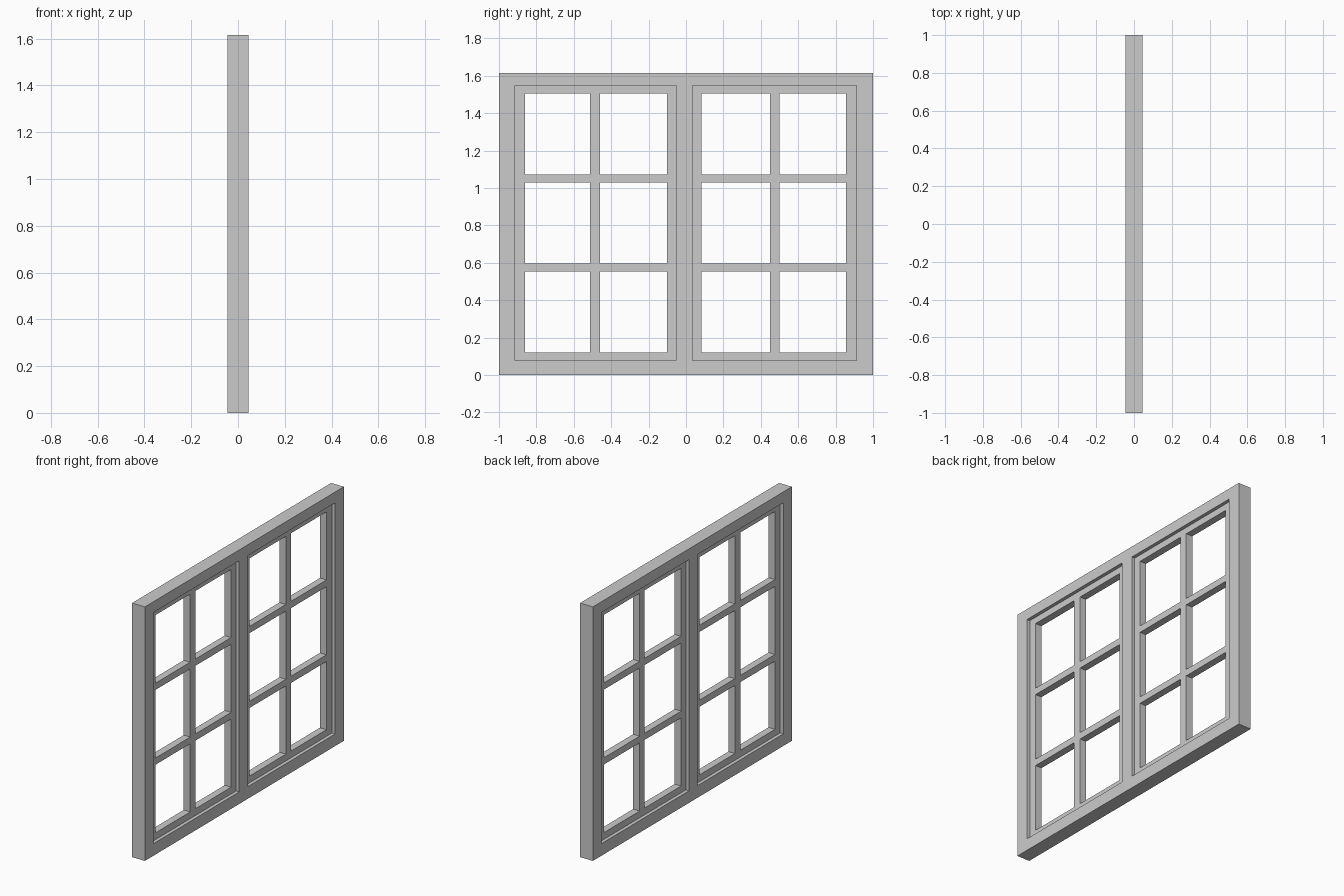
import bpy, bmesh

if "Cube" in bpy.data.objects:
    bpy.data.objects.remove(bpy.data.objects["Cube"])


def lattice(name, ys, zs, half_depth):
    """Flat panel on a y/z grid; every odd-odd cell is an opening."""
    bm = bmesh.new()
    grid = [[bm.verts.new((-half_depth, y, z)) for z in zs] for y in ys]
    for i in range(len(ys) - 1):
        for j in range(len(zs) - 1):
            if i % 2 and j % 2:
                continue
            bm.faces.new((grid[i][j], grid[i + 1][j],
                          grid[i + 1][j + 1], grid[i][j + 1]))
    # Give the panel its thickness
    ext = bmesh.ops.extrude_face_region(bm, geom=bm.faces[:])
    moved = [g for g in ext["geom"] if isinstance(g, bmesh.types.BMVert)]
    bmesh.ops.translate(bm, verts=moved, vec=(2 * half_depth, 0, 0))
    bmesh.ops.recalc_face_normals(bm, faces=bm.faces[:])
    mesh = bpy.data.meshes.new(name)
    bm.to_mesh(mesh)
    bm.free()
    obj = bpy.data.objects.new(name, mesh)
    bpy.context.collection.objects.link(obj)
    return obj


# Outer frame with centre post
lattice("window_frame",
        [-1, -0.914, -0.053, 0.034, 0.912, 1],
        [0, 0.077, 1.547, 1.616], 0.045)

# Two recessed sashes, each with 2 x 3 panes
sash_z = [0.077, 0.12, 0.553, 0.596, 1.029, 1.072, 1.505, 1.547]
lattice("left_sash", [-0.914, -0.862, -0.513, -0.459, -0.102, -0.053],
        sash_z, 0.023)
lattice("right_sash", [0.034, 0.082, 0.449, 0.499, 0.856, 0.912],
        sash_z, 0.023)
